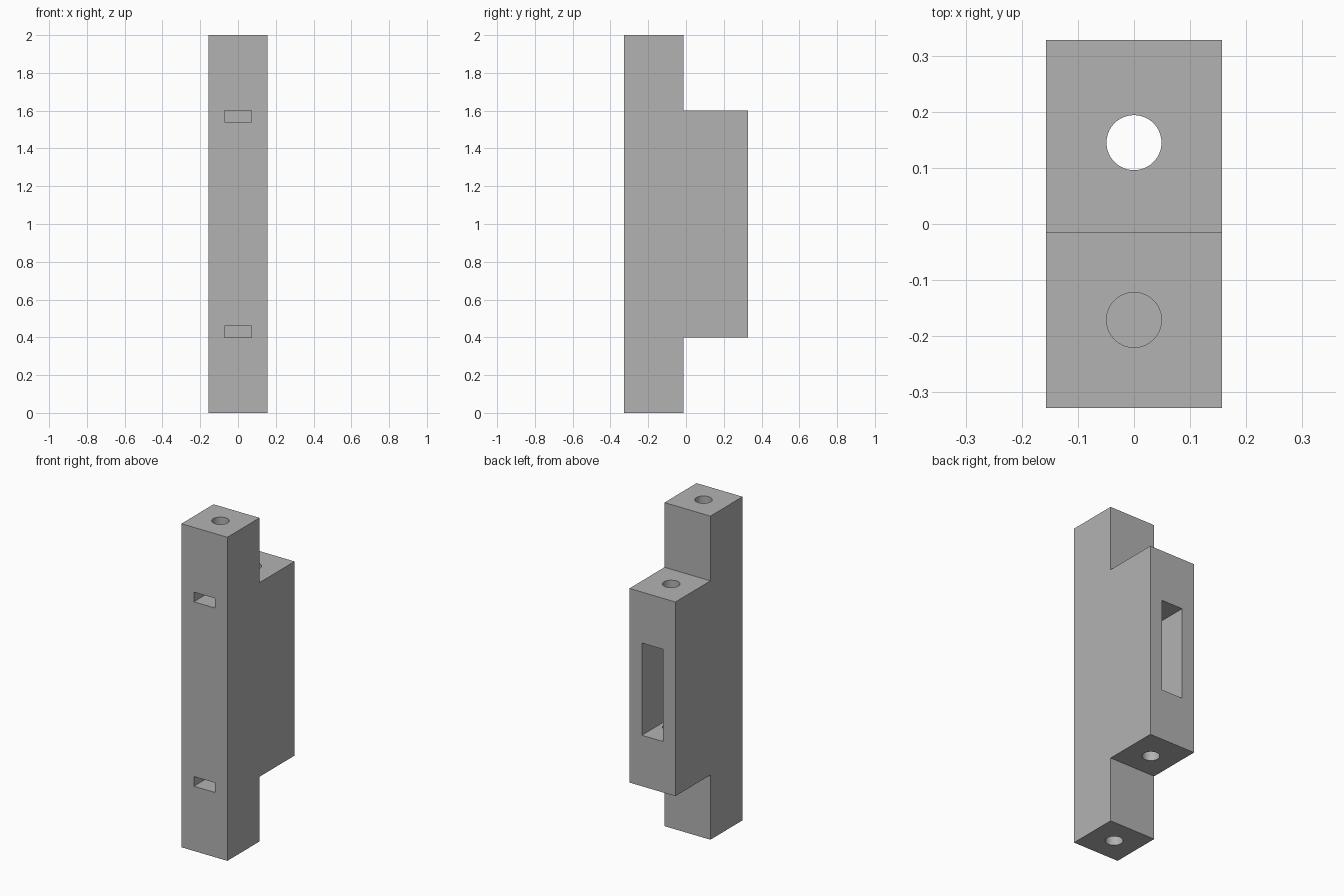
import bpy
import bmesh

cube = bpy.data.objects.get("Cube")
if cube:
    bpy.data.objects.remove(cube, do_unlink=True)

HALF_W = 0.157          # half width of the body
FRONT, STEP, BACK = -0.328, -0.014, 0.328
SLOT = 0.072            # half width of slots and window
HOLE = 0.049            # hole radius

grey = bpy.data.materials.new("plain grey")
grey.use_nodes = True
colour = (0.45, 0.45, 0.45, 1)
grey.diffuse_color = colour
grey.node_tree.nodes["Principled BSDF"].inputs["Base Color"].default_value = colour


def new_object(name, bm):
    bmesh.ops.recalc_face_normals(bm, faces=bm.faces)
    mesh = bpy.data.meshes.new(name)
    bm.to_mesh(mesh)
    bm.free()
    mesh.materials.append(grey)
    obj = bpy.data.objects.new(name, mesh)
    bpy.context.collection.objects.link(obj)
    return obj


def box(name, y0, y1, z0, z1):
    bm = bmesh.new()
    bmesh.ops.create_cube(bm, size=1)
    bmesh.ops.scale(bm, vec=(2 * SLOT, y1 - y0, z1 - z0), verts=bm.verts)
    bmesh.ops.translate(bm, vec=(0, (y0 + y1) / 2, (z0 + z1) / 2), verts=bm.verts)
    return new_object(name, bm)


def drill(name, y, z0, z1):
    bm = bmesh.new()
    bmesh.ops.create_cone(bm, cap_ends=True, segments=64, radius1=HOLE,
                          radius2=HOLE, depth=z1 - z0)
    bmesh.ops.translate(bm, vec=(0, y, (z0 + z1) / 2), verts=bm.verts)
    return new_object(name, bm)


# Body: stepped side profile extruded across the width
profile = [(FRONT, 0), (STEP, 0), (STEP, 0.4), (BACK, 0.4),
           (BACK, 1.6), (STEP, 1.6), (STEP, 2), (FRONT, 2)]
bm = bmesh.new()
side = bm.faces.new([bm.verts.new((-HALF_W, y, z)) for y, z in profile])
extruded = bmesh.ops.extrude_face_region(bm, geom=[side])["geom"]
bmesh.ops.translate(bm, vec=(2 * HALF_W, 0, 0),
                    verts=[v for v in extruded if isinstance(v, bmesh.types.BMVert)])
body = new_object("stepped_body", bm)

# Cutters: nut slots, rear window and screw holes
cutters = [
    box("lower_slot", FRONT - 0.1, -0.1, 0.4, 0.46),
    box("upper_slot", FRONT - 0.1, -0.1, 1.54, 1.6),
    box("rear_window", 0.07, BACK + 0.1, 0.715, 1.285),
    drill("lower_hole", -0.171, -0.1, 0.43),
    drill("upper_hole", -0.171, 1.57, 2.1),
    drill("rear_hole", 0.145, 0.3, 1.7),
]
bpy.context.view_layer.objects.active = body
for cutter in cutters:
    cutter.hide_render = True
    mod = body.modifiers.new(cutter.name, "BOOLEAN")
    mod.operation = "DIFFERENCE"
    mod.solver = "EXACT"
    mod.object = cutter
    bpy.ops.object.modifier_apply(modifier=mod.name)
    bpy.data.objects.remove(cutter, do_unlink=True)

# Smooth hole walls, crisp block edges
bpy.ops.object.select_all(action="DESELECT")
body.select_set(True)
bpy.ops.object.shade_smooth_by_angle()
